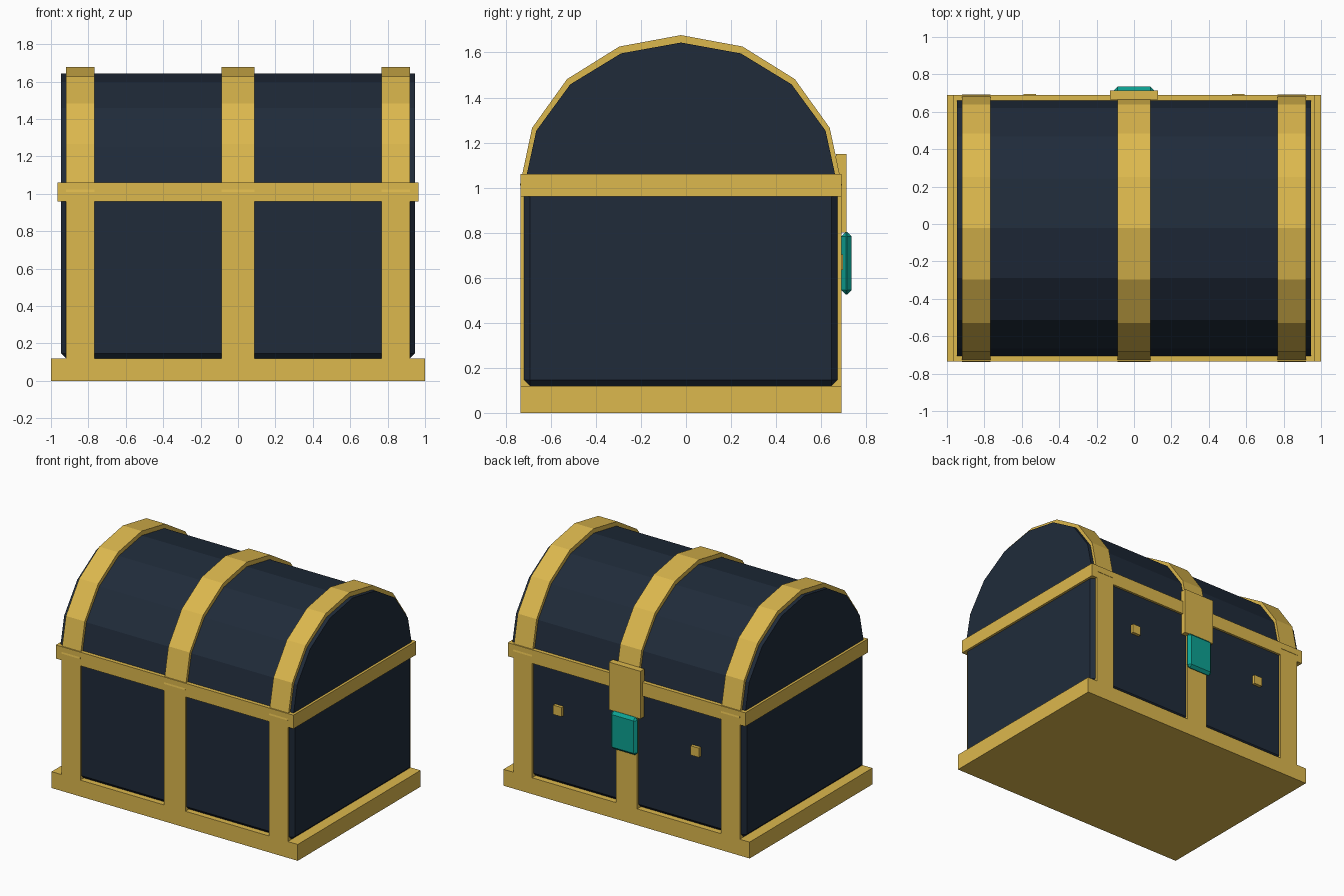
import bpy, bmesh
from math import sin, cos, pi

if "Cube" in bpy.data.objects:
    bpy.data.objects.remove(bpy.data.objects["Cube"])

YC = -0.0225  # depth centre of the chest without its lock


def material(name, rgb):
    m = bpy.data.materials.new(name)
    m.diffuse_color = (*rgb, 1)
    m.use_nodes = True
    m.node_tree.nodes["Principled BSDF"].inputs["Base Color"].default_value = m.diffuse_color
    return m


NAVY = material("navy", (0.014, 0.024, 0.042))
GOLD = material("gold", (0.72, 0.48, 0.075))
TEAL = material("teal", (0.004, 0.36, 0.29))


def finish(name, bm, mat):
    bmesh.ops.recalc_face_normals(bm, faces=bm.faces)
    me = bpy.data.meshes.new(name)
    bm.to_mesh(me)
    bm.free()
    me.materials.append(mat)
    ob = bpy.data.objects.new(name, me)
    bpy.context.collection.objects.link(ob)
    return ob


def box(name, x, y, z, mat, chamfer=0):
    bm = bmesh.new()
    bmesh.ops.create_cube(bm, size=1)
    for v in bm.verts:
        v.co = [lo + (c + 0.5) * (hi - lo) for c, (lo, hi) in zip(v.co, (x, y, z))]
    if chamfer:
        bmesh.ops.bevel(bm, geom=bm.edges[:], offset=chamfer, segments=1, affect='EDGES')
    return finish(name, bm, mat)


def vault(name, x, ry, rz, mat, steps=8, z0=1.01):
    """Half ellipse profile in the y-z plane, extruded along x."""
    bm = bmesh.new()
    ring = [bm.verts.new((x[0], YC + ry * cos(pi * i / steps), z0 + rz * sin(pi * i / steps)))
            for i in range(steps + 1)]
    face = bm.faces.new(ring)
    new = bmesh.ops.extrude_face_region(bm, geom=[face])["geom"]
    bmesh.ops.translate(bm, vec=(x[1] - x[0], 0, 0),
                        verts=[g for g in new if isinstance(g, bmesh.types.BMVert)])
    return finish(name, bm, mat)


# Box, plinth and rim
OUT = (-0.735, 0.69)
box("base_plinth", (-1, 1), OUT, (0, 0.12), GOLD)
box("chest_body", (-0.947, 0.947), (-0.72, 0.673), (0.12, 1.02), NAVY, 0.027)
box("rim_band", (-0.965, 0.965), OUT, (0.96, 1.06), GOLD)

# Domed lid
vault("lid", (-0.947, 0.947), 0.695, 0.634, NAVY)

# Straps around the body and over the lid
for side, x in (("left", (-0.92, -0.767)), ("middle", (-0.087, 0.087)), ("right", (0.767, 0.92))):
    box(side + "_body_strap", x, OUT, (0.06, 1.0), GOLD)
    vault(side + "_lid_strap", x, 0.715, 0.667, GOLD)

# Hasp, lock and studs on the back side
box("hasp_plate", (-0.128, 0.128), (0.665, 0.713), (0.80, 1.15), GOLD)
box("lock", (-0.107, 0.107), (0.69, 0.735), (0.525, 0.803), TEAL, 0.02)
for side, s in (("left", -1), ("right", 1)):
    box(side + "_stud", (s * 0.558 - 0.034, s * 0.558 + 0.034), (0.66, 0.696), (0.635, 0.703), GOLD)
